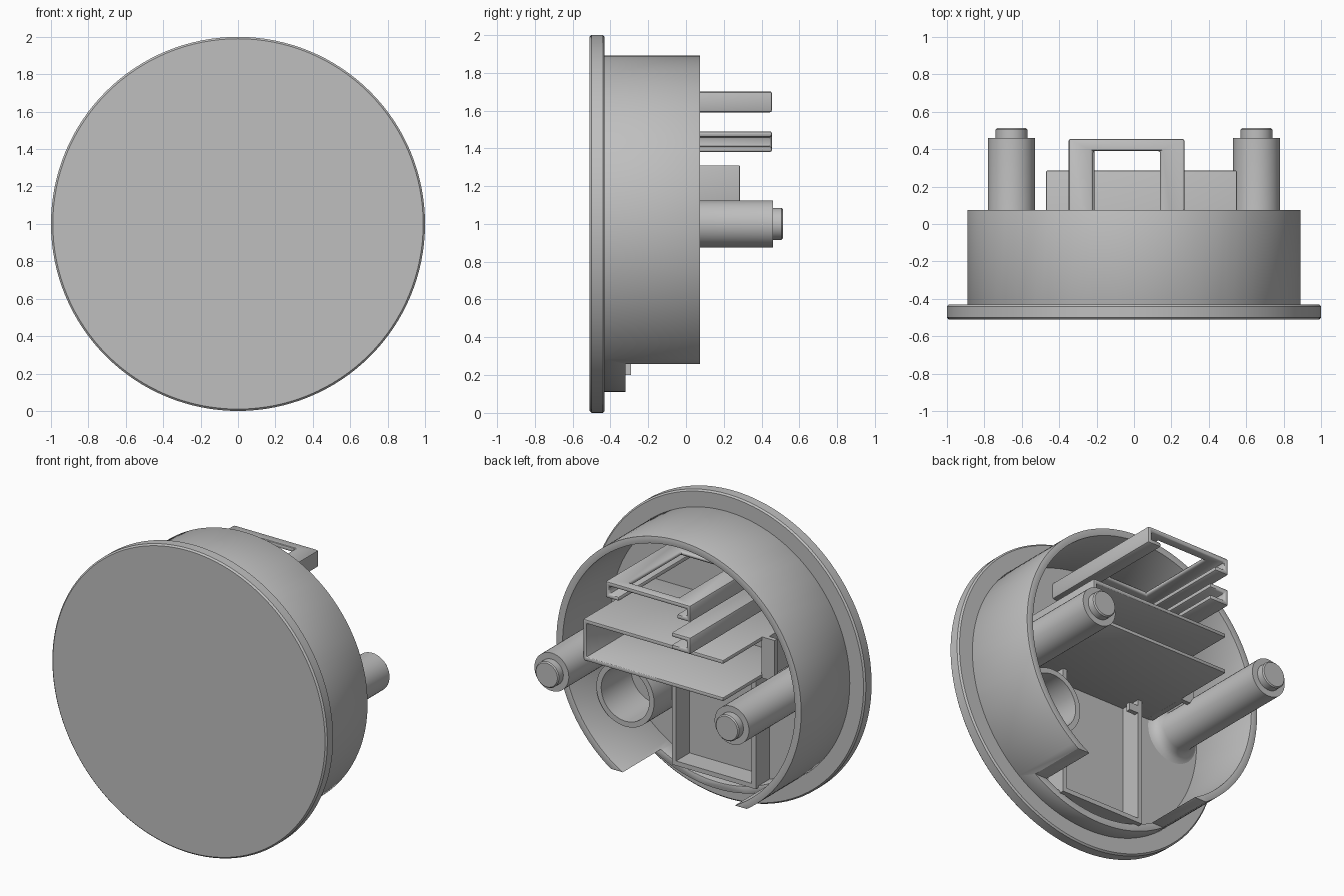
import bpy, bmesh, math
from mathutils import Vector

cube = bpy.data.objects.get("Cube")
if cube:
    bpy.data.objects.remove(cube, do_unlink=True)

grey = bpy.data.materials.new("plain_grey")
grey.use_nodes = True
grey.diffuse_color = (0.52, 0.52, 0.52, 1)
grey.node_tree.nodes["Principled BSDF"].inputs["Base Color"].default_value = (0.52, 0.52, 0.52, 1)

FLOOR = -0.43   # back surface of the face disc


def activate(ob):
    bpy.ops.object.select_all(action="DESELECT")
    ob.select_set(True)
    bpy.context.view_layer.objects.active = ob


def make(name, bm):
    bmesh.ops.recalc_face_normals(bm, faces=bm.faces)
    mesh = bpy.data.meshes.new(name)
    bm.to_mesh(mesh)
    bm.free()
    mesh.materials.append(grey)
    ob = bpy.data.objects.new(name, mesh)
    bpy.context.collection.objects.link(ob)
    return ob


def finish(ob, bevel=0.0):
    activate(ob)
    if bevel:
        mod = ob.modifiers.new("Bevel", "BEVEL")
        mod.width = bevel
        mod.segments = 2
        mod.limit_method = "ANGLE"
        mod.angle_limit = math.radians(50)
        bpy.ops.object.modifier_apply(modifier=mod.name)
    bpy.ops.object.shade_smooth_by_angle(angle=math.radians(35))
    return ob


def lathe(name, profile, x=0.0, z=1.0, steps=64, closed=False):
    """Spin (radius, y) points about an axis along y."""
    bm = bmesh.new()
    verts = [bm.verts.new((x + r, y, z)) for r, y in profile]
    edges = [bm.edges.new(p) for p in zip(verts, verts[1:])]
    if closed:
        edges.append(bm.edges.new((verts[-1], verts[0])))
    bmesh.ops.spin(bm, geom=verts + edges, cent=(x, 0, z), axis=(0, 1, 0),
                   angle=math.tau, steps=steps)
    bmesh.ops.remove_doubles(bm, verts=bm.verts, dist=0.0005)
    return make(name, bm)


def tube(name, outer, inner, y0, y1, **kw):
    return lathe(name, [(outer, y0), (outer, y1), (inner, y1), (inner, y0)], closed=True, **kw)


def prism(name, outline, y0, y1):
    """Extrude an (x, z) outline along y."""
    bm = bmesh.new()
    face = bm.faces.new([bm.verts.new((x, y0, z)) for x, z in outline])
    out = bmesh.ops.extrude_face_region(bm, geom=[face])
    bmesh.ops.translate(bm, vec=Vector((0, y1 - y0, 0)),
                        verts=[v for v in out["geom"] if isinstance(v, bmesh.types.BMVert)])
    return make(name, bm)


def box(name, x0, x1, y0, y1, z0, z1):
    return prism(name, [(x0, z0), (x1, z0), (x1, z1), (x0, z1)], y0, y1)


def cut(ob, cutter):
    activate(ob)
    mod = ob.modifiers.new("Cut", "BOOLEAN")
    mod.operation = "DIFFERENCE"
    mod.solver = "EXACT"
    mod.object = cutter
    bpy.ops.object.modifier_apply(modifier=mod.name)
    bpy.data.objects.remove(cutter, do_unlink=True)


# Face disc with a softened rim
finish(lathe("face_disc", [(0, -0.51), (0.99, -0.51), (1, -0.50), (1, -0.44),
                           (0.99, FLOOR), (0, FLOOR)], steps=128))

# Round wall, lowered to a shallow lip at the bottom
wall = tube("round_wall", 0.89, 0.845, FLOOR - 0.01, 0.075, steps=128)
cut(wall, box("wall_cutter", -0.8, 0.8, -0.32, 0.3, -0.2, 0.26))
finish(wall, 0.008)

# Mounting posts with flared feet and stepped tips
for side, x in (("left", 0.655), ("right", -0.655)):
    finish(lathe(side + "_post", [(0.185, FLOOR), (0.155, -0.42), (0.135, -0.395), (0.125, -0.36),
                                  (0.125, 0.46), (0.085, 0.46), (0.085, 0.505),
                                  (0.078, 0.512), (0, 0.512)], x=x, steps=40))

# Hollow boss
finish(tube("hollow_boss", 0.21, 0.175, FLOOR - 0.01, -0.12, x=0.526, z=0.665, steps=48))

# Upper bracket: plate with inward-curled rails and a window
bracket = prism("upper_bracket", [(-0.35, 1.70), (0.27, 1.70), (0.27, 1.59), (0.17, 1.59),
                                  (0.17, 1.62), (0.24, 1.62), (0.24, 1.67), (-0.32, 1.67),
                                  (-0.32, 1.62), (-0.25, 1.62), (-0.25, 1.59), (-0.35, 1.59)],
                FLOOR - 0.01, 0.455)
cut(bracket, box("window_cutter", -0.22, 0.14, -0.15, 0.39, 1.64, 1.8))
finish(bracket, 0.012)

# Lower channel clip, open to the left
finish(prism("lower_clip", [(-0.35, 1.38), (-0.21, 1.38), (-0.21, 1.41), (-0.32, 1.41),
                            (-0.32, 1.46), (-0.21, 1.46), (-0.21, 1.49), (-0.35, 1.49)],
             FLOOR - 0.01, 0.455), 0.012)

# Open pocket: two shelves joined by a full left wall and a short right wall
finish(prism("shelf_pocket", [(-0.47, 1.31), (0.55, 1.31), (0.55, 1.04), (-0.47, 1.04),
                              (-0.47, 1.065), (0.525, 1.065), (0.525, 1.285), (-0.47, 1.285)],
             FLOOR - 0.01, 0.285), 0.006)
finish(box("pocket_end_wall", -0.50, -0.465, FLOOR - 0.01, -0.12, 1.04, 1.31))
finish(box("pocket_end_lip", -0.56, -0.465, -0.15, -0.12, 1.04, 1.31))

# Shallow frame below the pocket
for side, s in (("left", 1), ("right", -1)):
    a, b = sorted((s * 0.275, s * 0.305))
    finish(box(side + "_frame_wall", a, b, FLOOR - 0.01, -0.29, 0.20, 1.045))
finish(box("frame_base", -0.28, 0.28, FLOOR - 0.01, -0.29, 0.20, 0.23))
finish(box("frame_hook", -0.28, -0.21, -0.32, -0.29, 0.95, 1.0))
